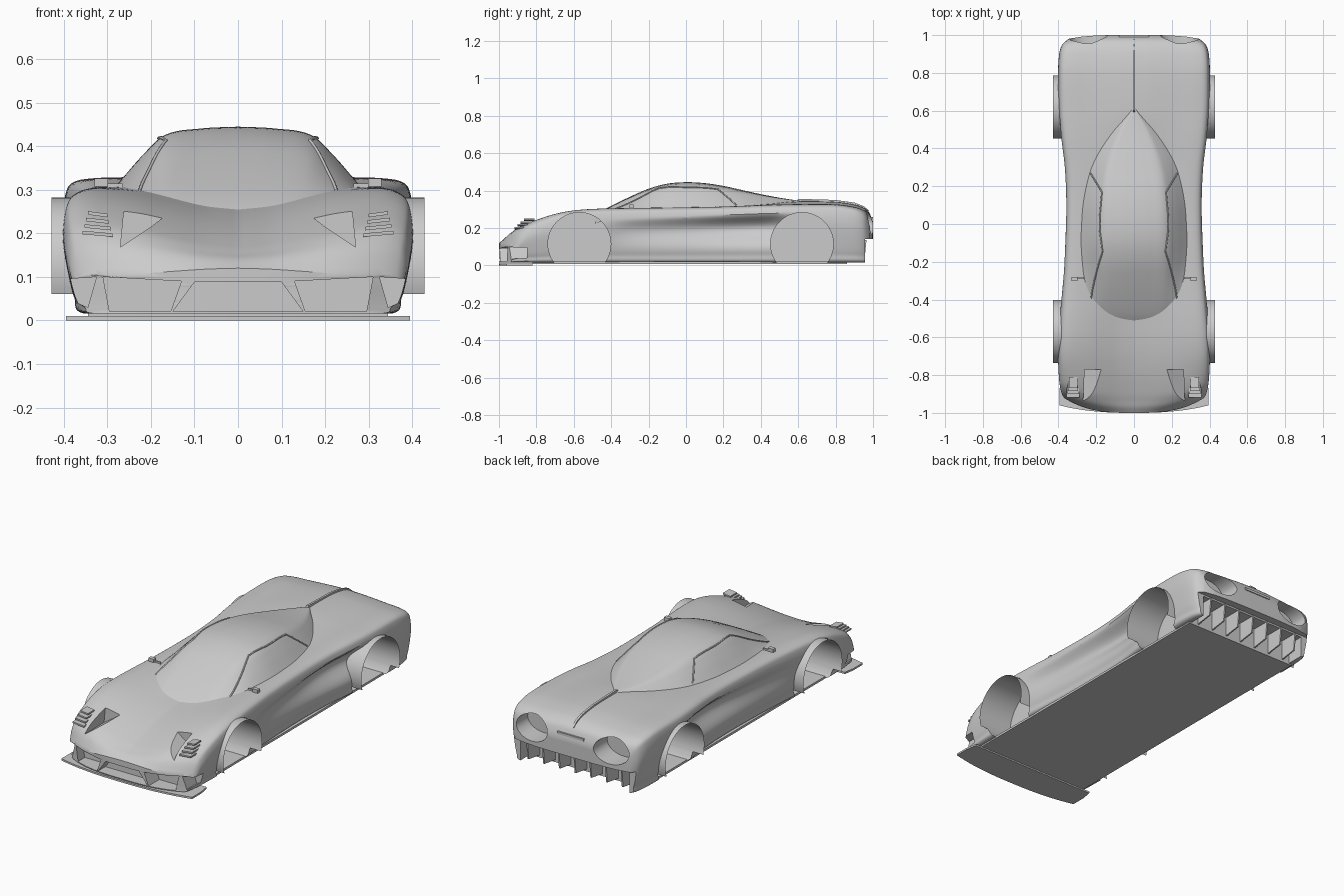
import bpy, bmesh, math

if "Cube" in bpy.data.objects:
    bpy.data.objects.remove(bpy.data.objects["Cube"])

# ---------- helpers ----------
def curve(keys, t):
    """Smooth interpolation through (t, a, b, ...) keys; returns list of values."""
    n = len(keys)
    t = min(max(t, keys[0][0]), keys[-1][0])
    i = max(k for k in range(n - 1) if keys[k][0] <= t or k == 0)
    k0, k1 = keys[i], keys[i + 1]
    p, q = keys[max(i - 1, 0)], keys[min(i + 2, n - 1)]
    h = k1[0] - k0[0]
    s = (t - k0[0]) / h
    out = []
    for c in range(1, len(k0)):
        m0 = (k1[c] - p[c]) / (k1[0] - p[0]) * h
        m1 = (q[c] - k0[c]) / (q[0] - k0[0]) * h
        out.append((2*s**3 - 3*s*s + 1) * k0[c] + (s**3 - 2*s*s + s) * m0
                   + (3*s*s - 2*s**3) * k1[c] + (s**3 - s*s) * m1)
    return out

def finish(name, bm, angle=35):
    bmesh.ops.recalc_face_normals(bm, faces=bm.faces)
    me = bpy.data.meshes.new(name)
    bm.to_mesh(me)
    bm.free()
    ob = bpy.data.objects.new(name, me)
    bpy.context.collection.objects.link(ob)
    smooth(ob, angle)
    return ob

def smooth(ob, angle=35):
    bpy.ops.object.select_all(action='DESELECT')
    ob.select_set(True)
    bpy.context.view_layer.objects.active = ob
    bpy.ops.object.shade_smooth_by_angle(angle=math.radians(angle))

def loft(name, rings):
    bm = bmesh.new()
    vs = [[bm.verts.new(p) for p in r] for r in rings]
    n = len(vs[0])
    for a, b in zip(vs, vs[1:]):
        for i in range(n):
            bm.faces.new((a[i], a[(i + 1) % n], b[(i + 1) % n], b[i]))
    bm.faces.new(vs[0])
    bm.faces.new(vs[-1][::-1])
    return finish(name, bm)

def prism(bm, pts, axis, a, b):
    put = {'x': lambda p, d: (d, p[0], p[1]), 'y': lambda p, d: (p[0], d, p[1]),
           'z': lambda p, d: (p[0], p[1], d)}[axis]
    A = [bm.verts.new(put(p, a)) for p in pts]
    B = [bm.verts.new(put(p, b)) for p in pts]
    bm.faces.new(A)
    bm.faces.new(B[::-1])
    for i in range(len(pts)):
        j = (i + 1) % len(pts)
        bm.faces.new((A[i], A[j], B[j], B[i]))

def rect(a, b, c, d):
    return [(a, c), (b, c), (b, d), (a, d)]

def ellipse(cx, cy, rx, ry, n=48):
    return [(cx + rx * math.cos(2*math.pi*i/n), cy + ry * math.sin(2*math.pi*i/n)) for i in range(n)]

def mirrored(half):
    return half + [(-x, y, z) for x, y, z in half[-2:0:-1]]

# ---------- body shell: y, half width, shoulder height, centre height ----------
BODY = [(-1, .375, .105, .12), (-.97, .385, .16, .14), (-.94, .39, .19, .152), (-.9, .395, .215, .168),
        (-.8, .4, .25, .2), (-.7, .402, .277, .225), (-.6, .4, .294, .243), (-.5, .393, .302, .256),
        (-.4, .385, .305, .27), (-.2, .37, .308, .29), (.1, .362, .312, .3), (.3, .37, .318, .318),
        (.45, .388, .324, .332), (.6, .4, .326, .343), (.8, .402, .325, .34), (.9, .397, .312, .326),
        (.95, .388, .296, .308), (.98, .373, .272, .283), (1, .345, .225, .232)]
SCOOP = [(-.45, 0), (-.3, .02), (0, .04), (.3, .065), (.48, .06), (.6, 0)]
ZB = .016

def bow(x, y):
    f = .1 * min(max((-.6 - y) / .4, 0), 1) ** 1.5 * (abs(x) / .4) ** 3
    r = .035 * min(max((y - .8) / .2, 0), 1) ** 2 * (abs(x) / .4) ** 4
    return y + f - r

def body_half(y):
    w, zs, zc = curve(BODY, y)
    h = zs - ZB
    pts = [(0, ZB), (.5*w, ZB), (.88*w, ZB), (.935*w, ZB + .14*h), (.97*w, ZB + .35*h), (w, ZB + .66*h),
           (.985*w, ZB + .88*h), (.94*w, ZB + .97*h), (.82*w, zs)]
    for u in (.6, .4, .2, 0):
        t = 1 - u / .82
        pts.append((u*w, zs + (zc - zs) * t*t*(3 - 2*t)))
    keys = [(i, *p) for i, p in enumerate(pts)]
    depth, top = curve(SCOOP, y)[0], .245 + .04 * (y + .4)
    half = []
    for i in range((len(pts) - 1) * 6 + 1):
        x, z = curve(keys, i / 6)
        u = (z - .07) / (top - .07)
        if 0 < u < 1 and x > .8*w:
            x -= depth * math.sin(math.pi * u**1.5) ** 1.5
        half.append((max(x, 0), max(z, ZB)))
    return half

def cap(y, zm, scale):
    return mirrored([(x*scale, bow(x*scale, y), zm + (z - zm)*scale) for x, z in body_half(y)])

scales = (.02, .2, .4, .6, .8)
rings = [cap(-1, .065, s) for s in scales]
for i in range(111):
    t = i / 110
    y = .6 * -math.cos(math.pi * t) + .4 * (2*t - 1)
    rings.append(mirrored([(x, bow(x, y), z) for x, z in body_half(y)]))
rings += [cap(1, .13, s) for s in reversed(scales)]
body = loft("body_shell", rings)

# ---------- cutouts: wheel wells, intakes, lamp pockets, tail openings ----------
WHEELS, WZ, WR = (-.57, .62), .115, .168
bm = bmesh.new()
prism(bm, [(-.15, .02), (.15, .02), (.1, .088), (-.1, .088)], 'y', -1.1, -.93)
tail = bmesh.new()
prism(tail, rect(-.6, .6, -.1, .14), 'y', .957, 1.2)
for s in (1, -1):
    for y in WHEELS:
        prism(bm, ellipse(y, WZ, WR, WR), 'x', s*.22, s*.6)
    prism(bm, [(s*.155, .02), (s*.295, .02), (s*.31, .1), (s*.13, .09)], 'y', -1.1, -.9)
    prism(bm, [(s*.345, .03), (s*.368, .04), (s*.392, .095), (s*.325, .1)], 'y', -1.1, -.85)
    prism(bm, [(s*.27, .168), (s*.2, .215), (s*.17, .238), (s*.19, .262), (s*.26, .272)], 'y', -1.1, -.77)
    prism(bm, ellipse(s*.24, .228, .1, .066), 'y', .88, 1.2)
under = bmesh.new()
prism(under, rect(-.33, .33, -.1, .13), 'y', .86, 1.2)
for cutter in (bm, tail, under):
    c = finish("cutter", cutter)
    c.hide_render = True
    m = body.modifiers.new("cut", 'BOOLEAN')
    m.object, m.operation, m.solver = c, 'DIFFERENCE', 'EXACT'
    bpy.context.view_layer.objects.active = body
    bpy.ops.object.modifier_apply(modifier=m.name)
    bpy.data.objects.remove(c)
smooth(body, 30)

# ---------- teardrop canopy: y, half width, base height, top height ----------
CAB = [(-.515, .19, .24, .252), (-.48, .225, .255, .275), (-.4, .25, .285, .318), (-.3, .268, .3, .367),
       (-.2, .279, .303, .41), (-.1, .284, .305, .437), (0, .282, .305, .445), (.1, .275, .306, .44),
       (.2, .258, .308, .425), (.3, .23, .312, .403), (.4, .18, .318, .381), (.5, .112, .325, .362),
       (.57, .05, .33, .351), (.61, .012, .333, .345)]
PROF = [(0, 1), (.3, .97), (.6, .86), (.79, .5), (.9, .24), (1, 0)]

def cab_z(x, y):
    b, z0, zt = curve(CAB, y)
    return z0 + (zt - z0) * curve(PROF, abs(x) / b)[0]

rings = []
for i in range(61):
    y = -.515 + 1.125 * i / 60
    b, z0, zt = curve(CAB, y)
    half = [(0, y, z0 - .03), (b, y, z0 - .03)]
    half += [(b*(1 - k/24), y, cab_z(b*(1 - k/24), y)) for k in range(25)]
    rings.append(mirrored(half))
loft("canopy", rings)

# ---------- window trim following the canopy ----------
def trim(name, pts, s):
    cu = bpy.data.curves.new(name, 'CURVE')
    cu.dimensions, cu.bevel_depth, cu.bevel_resolution = '3D', .004, 1
    sp = cu.splines.new('POLY')
    keys = [(i, *p) for i, p in enumerate(pts)]
    n = (len(pts) - 1) * 8
    sp.points.add(n)
    for i in range(n + 1):
        x, y = curve(keys, i / 8)
        sp.points[i].co = (s*x, y, cab_z(x, y) + .001, 1)
    bpy.context.collection.objects.link(bpy.data.objects.new(name, cu))

for s in (1, -1):
    trim("windscreen_pillar", [(.2, -.49), (.226, -.4), (.2, -.26), (.165, -.14)], s)
    trim("window_top_trim", [(.168, -.14), (.182, 0), (.17, .17)], s)
    trim("window_rear_trim", [(.17, .17), (.2, .22), (.23, .27)], s)

# ---------- floor, splitter, spine, tail plate ----------
bm = bmesh.new()
prism(bm, rect(-.345, .345, -.82, .86), 'z', .008, .02)
finish("floor_panel", bm)
bm = bmesh.new()
front = [(.395*k/10, -1 + .04*abs(k/10)**2.5) for k in range(-10, 11)]
prism(bm, front + [(.395, -.88), (.385, -.82), (-.385, -.82), (-.395, -.88)], 'z', 0, .01)
finish("front_splitter", bm)
bm = bmesh.new()
prism(bm, [(.58, .33), (.6, .356), (.8, .35), (.9, .336), (.95, .317), (.98, .292), (.96, .28), (.8, .32)],
      'x', -.006, .006)
finish("spine_fin", bm)
bm = bmesh.new()
prism(bm, rect(-.08, .08, .245, .258), 'y', .97, 1.0)
finish("tail_plate", bm)

# ---------- diffuser fins ----------
bm = bmesh.new()
for k in range(-3, 4):
    prism(bm, [(.85, .02), (.955, .035), (.965, .135), (.85, .135)], 'x', k*.095 - .004, k*.095 + .004)
finish("diffuser_fins", bm)

# ---------- wheel arch liners, mirrors, front slats ----------
for s in (1, -1):
    for y in WHEELS:
        bm = bmesh.new()
        rows = []
        for i in range(41):
            a = math.radians(-19 + 218 * i / 40)
            p = (y + .167*math.cos(a), WZ + .167*math.sin(a))
            rows.append([bm.verts.new((s*x, *p)) for x in (.23, .428)])
        for a, b in zip(rows, rows[1:]):
            bm.faces.new((a[0], a[1], b[1], b[0]))
        finish("wheel_arch_liner", bm)
    bm = bmesh.new()
    prism(bm, rect(s*.265, s*.3, -.292, -.284), 'z', .305, .315)
    prism(bm, rect(s*.298, s*.33, -.302, -.28), 'z', .308, .326)
    finish("side_mirror", bm)
    bm = bmesh.new()
    for k in range(4):
        z, y = .243 - .015*k, -.845 - .017*k
        x0, x1 = .3 - .004*k, .345 + .004*k
        prism(bm, [(s*x0, z - .006), (s*x1, z), (s*x1, z + .008), (s*x0, z + .002)], 'y', y - .022, y + .035)
    finish("front_slats", bm)
